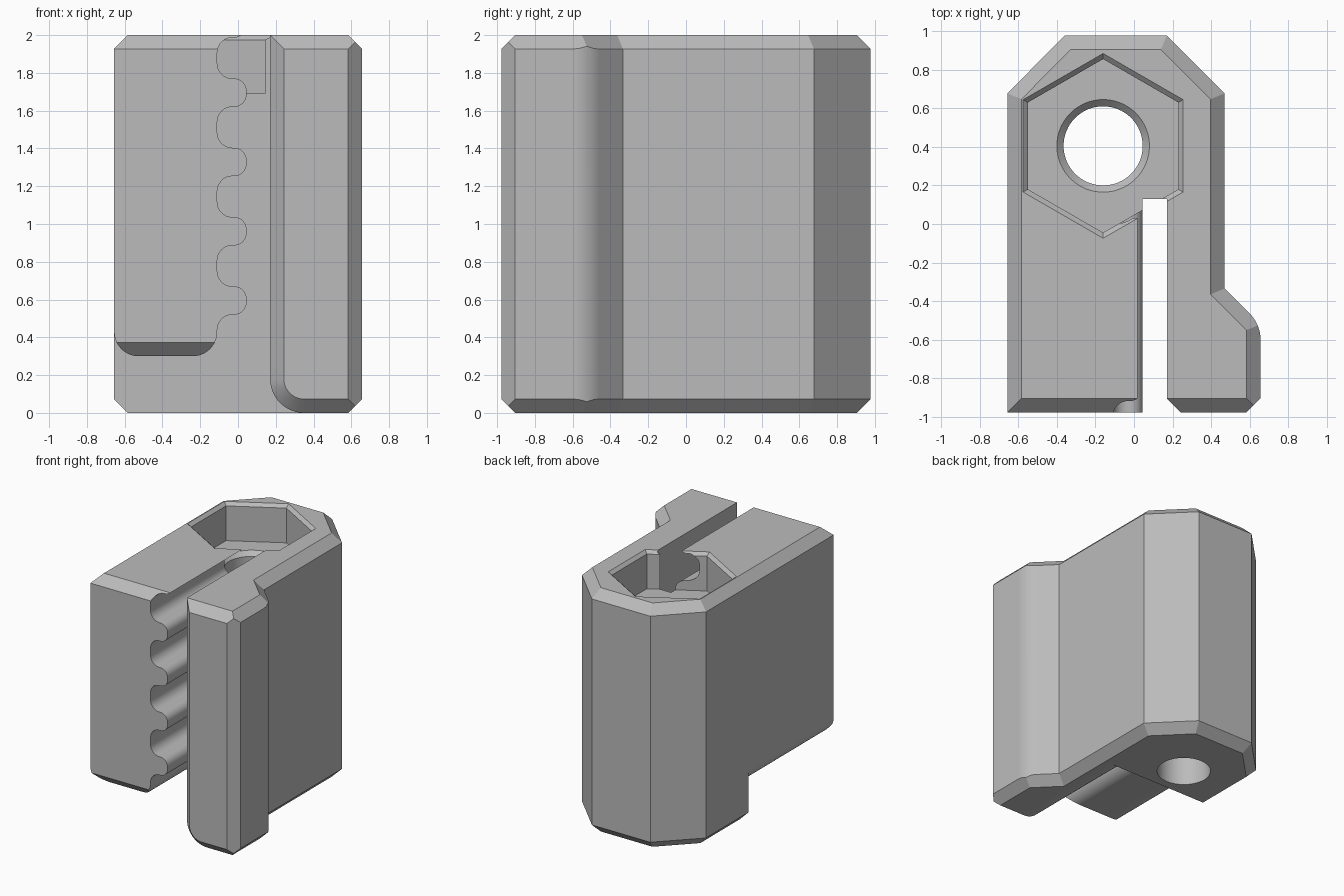
import bpy, bmesh, math
from mathutils import Vector

cube = bpy.data.objects.get("Cube")
if cube:
    bpy.data.objects.remove(cube, do_unlink=True)

grey = bpy.data.materials.new("matte_grey")
grey.use_nodes = True
colour = (0.5, 0.5, 0.5, 1)
grey.diffuse_color = colour
grey.node_tree.nodes["Principled BSDF"].inputs["Base Color"].default_value = colour

W, D, H, C = 0.656, 0.977, 2.0, 0.073   # half width, half depth, height, chamfer


def loft(name, rings):
    """Closed solid through rings of equal point count."""
    bm = bmesh.new()
    loops = [[bm.verts.new(p) for p in ring] for ring in rings]
    n = len(loops[0])
    for a, b in zip(loops, loops[1:]):
        for i in range(n):
            j = (i + 1) % n
            bm.faces.new((a[i], a[j], b[j], b[i]))
    bm.faces.new(loops[0][::-1])
    bm.faces.new(loops[-1])
    bmesh.ops.recalc_face_normals(bm, faces=bm.faces)
    mesh = bpy.data.meshes.new(name)
    bm.to_mesh(mesh)
    bm.free()
    obj = bpy.data.objects.new(name, mesh)
    obj.data.materials.append(grey)
    bpy.context.collection.objects.link(obj)
    return obj


def flat(points, z):
    return [(x, y, z) for x, y in points]


def upright(points, y):
    return [(x, y, z) for x, z in points]


def arc(cx, cy, r, start, end, steps=8):
    angles = [math.radians(start + (end - start) * i / steps) for i in range(steps + 1)]
    return [(cx + r * math.cos(a), cy + r * math.sin(a)) for a in angles]


def inset(points, d):
    """Offset a counter-clockwise outline inwards."""
    result = []
    for i, p in enumerate(points):
        p = Vector(p)
        e1 = (p - Vector(points[i - 1])).normalized()
        e2 = (Vector(points[(i + 1) % len(points)]) - p).normalized()
        n1, n2 = Vector((-e1.y, e1.x)), Vector((-e2.y, e2.x))
        result.append(tuple(p + (n1 + n2) * d / (1 + n1.dot(n2))))
    return result


# Clamp body with chamfered top and bottom rims
outline = [(-W, -D), (W, -D), (W, -0.52), (0.47, -0.334), (0.47, 0.677),
           (0.17, D), (-0.36, D), (-W, 0.677)]
small = inset(outline, C)
body = loft("clamp_body", [flat(small, 0), flat(outline, C),
                           flat(outline, H - C), flat(small, H)])

# Slot: rounded arm edge, open space under the jaw, then the toothed jaw face
arm_edge = [(0.17, 2.3)] + arc(0.35, 0.18, 0.18, 180, 270, 12) + [(0.35, -0.3)]
jaw = [(-0.9, -0.3), (-0.9, 0.43)] + arc(-W + 0.13, 0.43, 0.13, 180, 270, 10)
jaw += arc(-0.24, 0.43, 0.13, -90, 0, 10)
for k in range(5):
    b = 0.52 + 0.3667 * k
    jaw += arc(-0.03, b - 0.08, 0.08, 180, 90)
    jaw += arc(-0.02, b + 0.065, 0.065, -90, 0)
    if k < 4:
        jaw += arc(-0.02, b + 0.085, 0.065, 0, 90)
        jaw += arc(-0.03, b + 0.23, 0.08, 270, 180)
jaw.append((0.045, 2.3))
profile = arm_edge + jaw
cutters = [loft("slot_cutter", [upright(profile, -1.3), upright(profile, 0.13)])]

# Chamfer around the arm's inner front edge
def arm_ring(d):
    return ([(0.17 + d, 2.3)] + arc(0.35, 0.18, 0.18 - d, 180, 270, 12)
            + [(0.35, -0.3), (0.1, -0.3), (0.1, 2.3)])

cutters.append(loft("arm_inner_chamfer_cutter", [
    upright(arm_ring(C + 0.02), -D - 0.02), upright(arm_ring(0), -D + C)]))

# Chamfer on the arm's outer front edge
corner = [(W - C - 0.05, -D - 0.05), (W + 0.05, -D - 0.05), (W + 0.05, -D + C + 0.05)]
cutters.append(loft("arm_outer_chamfer_cutter", [flat(corner, -0.1), flat(corner, 2.1)]))

# Rounded shoulder of the arm
shoulder = arc(W - 0.193, -0.6, 0.193, 0, 45, 8)
shoulder += [(shoulder[-1][0] + 0.1, shoulder[-1][1] + 0.1), (W + 0.15, -0.6)]
cutters.append(loft("shoulder_cutter", [flat(shoulder, -0.1), flat(shoulder, 2.1)]))

# Chamfer under the jaw's front edge
wedge = [(-D + C + 0.05, 0.25), (-D - 0.05, 0.25), (-D - 0.05, 0.3 + C + 0.05)]
cutters.append(loft("jaw_chamfer_cutter",
                    [[(x, y, z) for y, z in wedge] for x in (-0.8, 0.1)]))

# Hexagonal nut pocket and bolt hole, each with a chamfered rim
def turned(name, sides, turn, steps):
    return loft(name, [flat(arc(-0.16, 0.405, r, turn, turn + 360, sides)[:-1], z)
                       for z, r in steps])

cutters.append(turned("nut_pocket_cutter", 6, 30,
                      [(1.69, 0.45), (1.975, 0.45), (2.1, 0.594)]))
cutters.append(turned("bolt_hole_cutter", 64, 0,
                      [(-0.1, 0.205), (1.655, 0.205), (1.75, 0.3)]))

# Cut the body, then discard the cutters
bpy.context.view_layer.objects.active = body
for cutter in cutters:
    cutter.hide_render = True
    mod = body.modifiers.new(cutter.name, "BOOLEAN")
    mod.operation = "DIFFERENCE"
    mod.solver = "EXACT"
    mod.object = cutter
    bpy.ops.object.modifier_apply(modifier=mod.name)
    bpy.data.objects.remove(cutter, do_unlink=True)

bpy.ops.object.select_all(action="DESELECT")
body.select_set(True)
bpy.ops.object.shade_smooth_by_angle(angle=math.radians(30))
